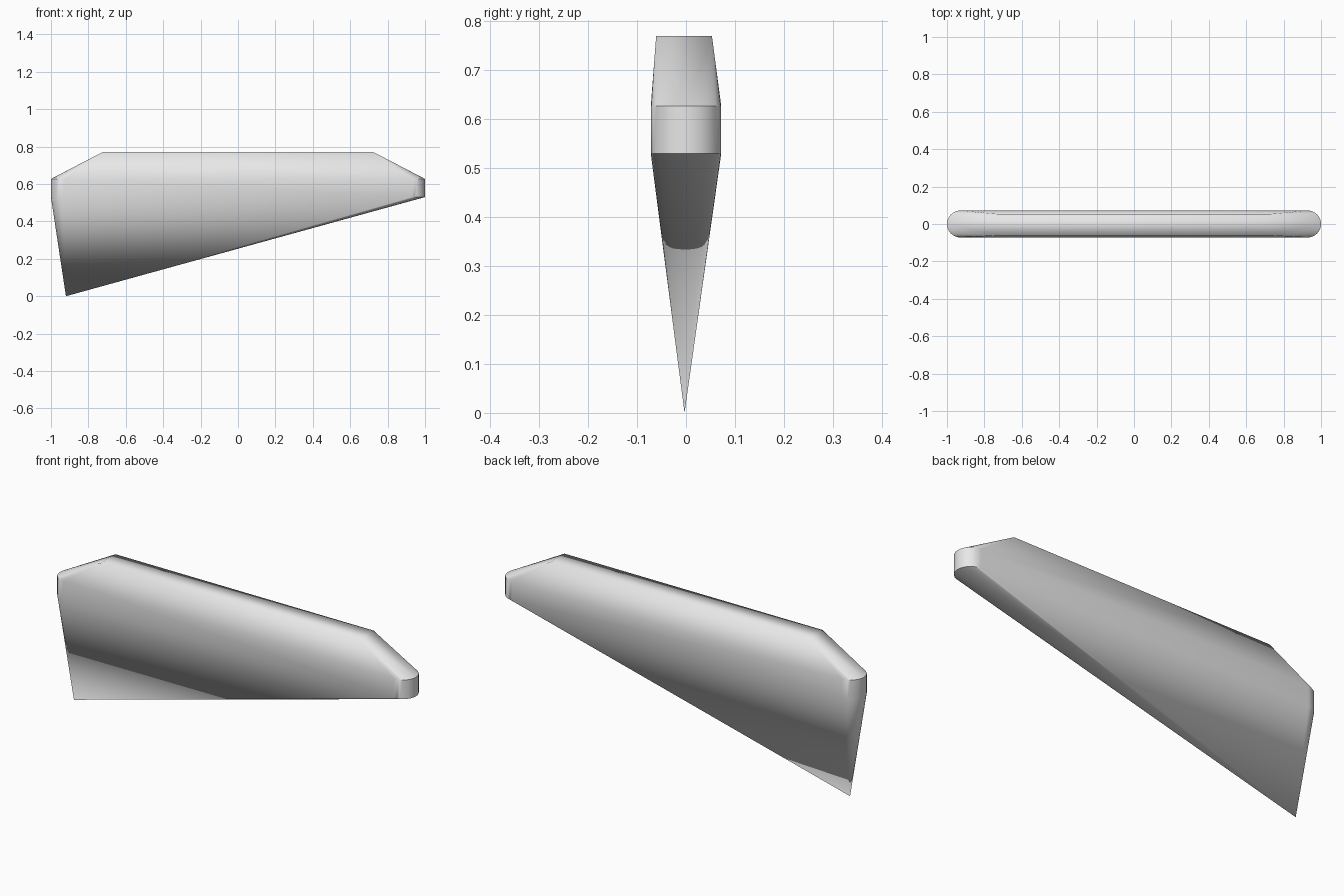
import bpy
import bmesh
import math

cube = bpy.data.objects.get("Cube")
if cube:
    bpy.data.objects.remove(cube, do_unlink=True)

# Single neutral grey
GREY = (0.8, 0.8, 0.8, 1.0)
grey = bpy.data.materials.new("plain grey")
grey.use_nodes = True
grey.diffuse_color = GREY
grey.node_tree.nodes["Principled BSDF"].inputs["Base Color"].default_value = GREY

RADIUS = 0.072      # half thickness of the rounded band
SEGMENTS = 16       # sides in each rounded end


def stadium(z):
    """Outline with half-round ends at height z."""
    points = []
    for side in (1, -1):
        for i in range(SEGMENTS + 1):
            a = math.pi * (i / SEGMENTS - 0.5)
            points.append((side * (1 - RADIUS + RADIUS * math.cos(a)),
                           side * RADIUS * math.sin(a), z))
    return points


# Upright rounded band, narrower flat top, and a single low tip
band = stadium(0.53) + stadium(0.627)
flat_top = [(x, y, 0.77) for x in (-0.725, 0.725) for y in (-0.061, 0.053)]
tip = [(-0.92, -0.003, 0)]

bm = bmesh.new()
for point in band + flat_top + tip:
    bm.verts.new(point)
bmesh.ops.convex_hull(bm, input=bm.verts[:])
bmesh.ops.recalc_face_normals(bm, faces=bm.faces[:])

mesh = bpy.data.meshes.new("tapered_fin")
bm.to_mesh(mesh)
bm.free()
mesh.materials.append(grey)
fin = bpy.data.objects.new("tapered_fin", mesh)
bpy.context.collection.objects.link(fin)

# Smooth the rounded ends, keep the rim edges sharp
bpy.ops.object.select_all(action='DESELECT')
fin.select_set(True)
bpy.context.view_layer.objects.active = fin
bpy.ops.object.shade_smooth_by_angle(angle=math.radians(30))
